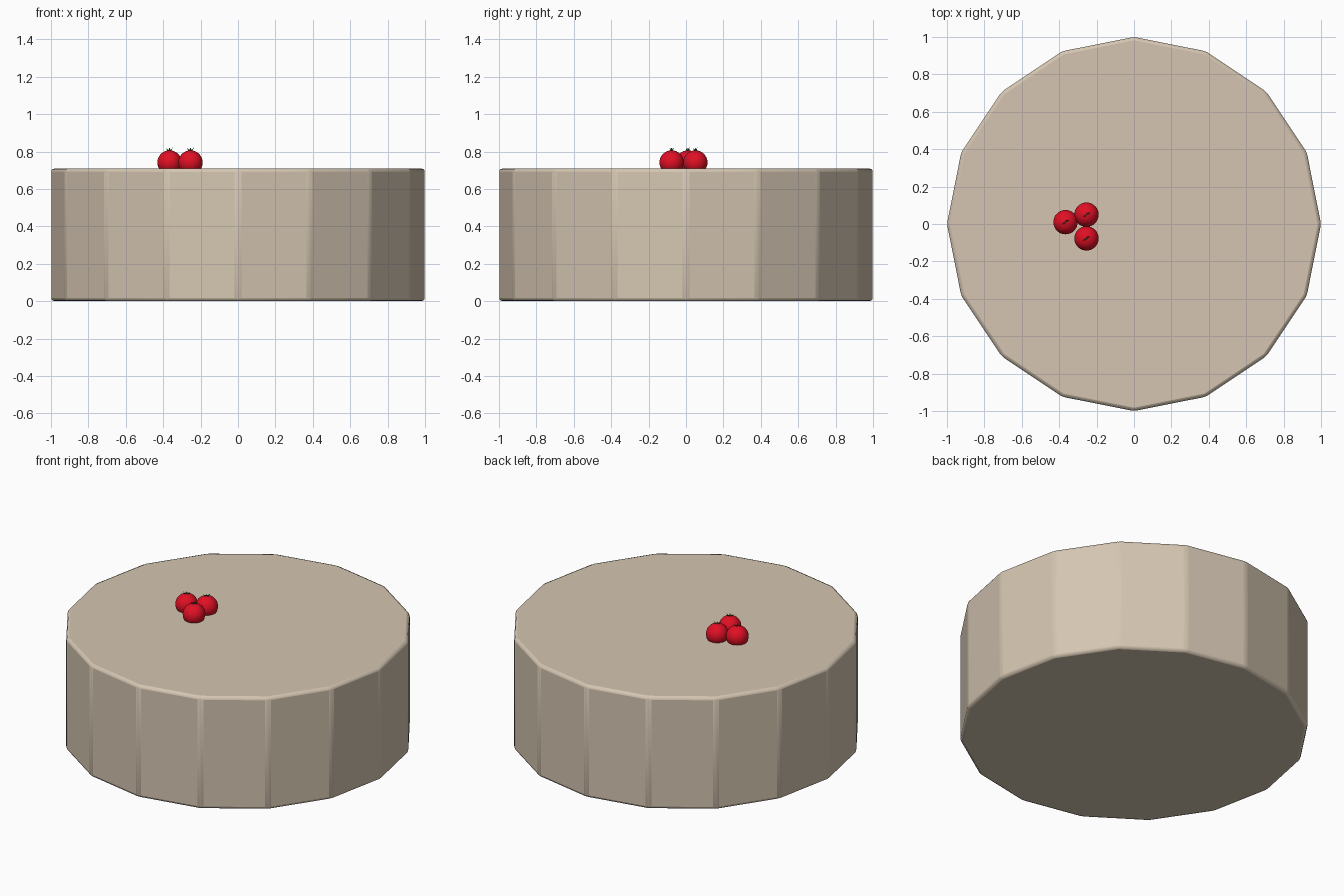
import bpy, bmesh, math
from mathutils import Vector

if "Cube" in bpy.data.objects:
    bpy.data.objects.remove(bpy.data.objects["Cube"])

def material(name, rgb):
    m = bpy.data.materials.new(name)
    m.diffuse_color = (*rgb, 1)
    m.use_nodes = True
    m.node_tree.nodes["Principled BSDF"].inputs["Base Color"].default_value = m.diffuse_color
    return m

tan = material("tan", (0.66, 0.56, 0.44))
red = material("red", (0.75, 0.005, 0.018))
green = material("green", (0.02, 0.14, 0.03))

# Sixteen-sided block with softened edges
H = 0.71
bpy.ops.mesh.primitive_cylinder_add(vertices=16, radius=1, depth=H, location=(0, 0, H / 2),
                                    rotation=(0, 0, 0))
block = bpy.context.object
block.name = "round_block"
block.data.materials.append(tan)
bev = block.modifiers.new("soft_edges", 'BEVEL')
bev.width = 0.018
bev.segments = 2
bev.limit_method = 'NONE'
bpy.ops.object.shade_smooth_by_angle(angle=math.radians(20))

def leaves(name, centre, r):
    """Two opposed upturned blades and a short stalk on the crown."""
    bm = bmesh.new()
    top = centre + Vector((0, 0, r))
    for angle, length, rise in ((30, 0.022, 0.016), (210, 0.022, 0.014),
                                (70, 0.011, 0.008), (250, 0.011, 0.008)):
        a = math.radians(angle)
        d = Vector((math.cos(a), math.sin(a), 0))
        s = Vector((-d.y, d.x, 0)) * 0.003
        up = Vector((0, 0, 1))
        base = top - up * 0.005
        mid = base + d * length * 0.55 + up * rise * 0.6
        tip = base + d * length + up * (rise + 0.005)
        v = [bm.verts.new(p) for p in (base + s, base - s, mid - s, mid + s,
                                       mid - up * 0.007, tip)]
        for f in ((0, 1, 2, 3), (1, 4, 2), (0, 3, 4), (0, 4, 1),
                  (3, 2, 5), (2, 4, 5), (4, 3, 5)):
            bm.faces.new([v[i] for i in f])
    stalk = bmesh.ops.create_cone(bm, cap_ends=True, segments=6, radius1=0.003,
                                  radius2=0.002, depth=0.018)["verts"]
    bmesh.ops.translate(bm, verts=stalk, vec=top + Vector((0, 0, 0.004)))
    bmesh.ops.recalc_face_normals(bm, faces=bm.faces)
    mesh = bpy.data.meshes.new(name)
    bm.to_mesh(mesh)
    bm.free()
    mesh.materials.append(green)
    bpy.context.collection.objects.link(bpy.data.objects.new(name, mesh))

# Cluster of three tomatoes sunk slightly into the top
R = 0.065
for i, (x, y) in enumerate(((-0.366, 0.01), (-0.254, 0.05), (-0.254, -0.077)), 1):
    c = Vector((x, y, 0.742))
    bpy.ops.mesh.primitive_uv_sphere_add(segments=32, ring_count=16, radius=R, location=c)
    fruit = bpy.context.object
    fruit.name = f"tomato_{i}"
    fruit.data.materials.append(red)
    bpy.ops.object.shade_smooth()
    leaves(f"tomato_leaves_{i}", c, R)
